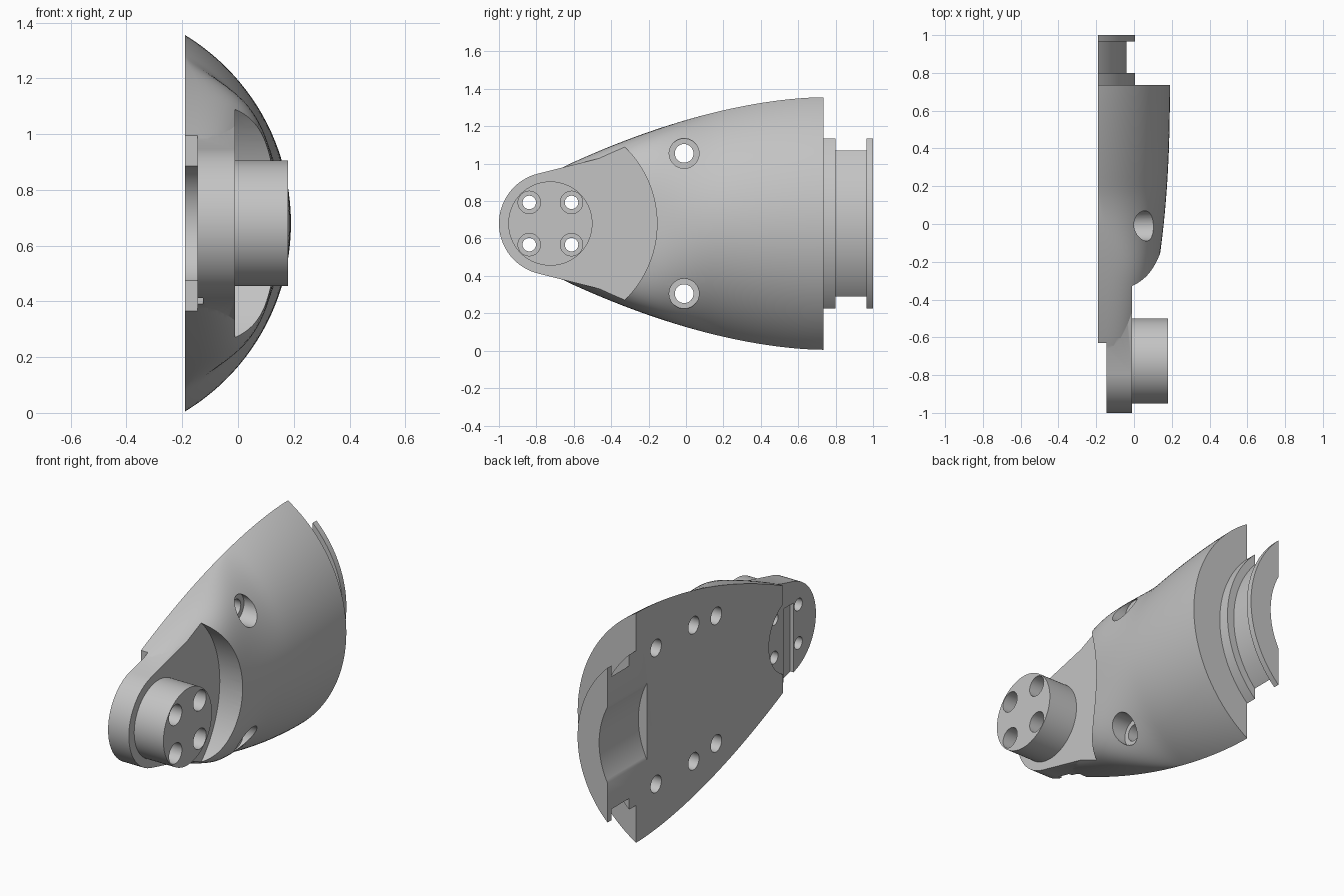
import bpy, bmesh
from math import sin, cos, pi, sqrt, atan
from mathutils import Matrix

if "Cube" in bpy.data.objects:
    bpy.data.objects.remove(bpy.data.objects["Cube"], do_unlink=True)

MID = 0.68        # height of the symmetry plane
FLAT = -0.19      # flat mounting face
NOSE = -0.725     # centre of the rounded nose
FLOOR = -0.01     # floor of the nose pocket

grey = bpy.data.materials.new("light_grey")
grey.use_nodes = True
grey.diffuse_color = (0.55, 0.55, 0.55, 1)
grey.node_tree.nodes["Principled BSDF"].inputs["Base Color"].default_value = (0.55, 0.55, 0.55, 1)


def finish(name, bm):
    bmesh.ops.recalc_face_normals(bm, faces=bm.faces)
    mesh = bpy.data.meshes.new(name)
    bm.to_mesh(mesh)
    bm.free()
    mesh.materials.append(grey)
    obj = bpy.data.objects.new(name, mesh)
    bpy.context.collection.objects.link(obj)
    return obj


def loft(name, rings):
    """Closed solid through rings of equal point count."""
    bm = bmesh.new()
    rows = [[bm.verts.new(p) for p in ring] for ring in rings]
    n = len(rows[0])
    for a, b in zip(rows, rows[1:]):
        for i in range(n):
            j = (i + 1) % n
            bm.faces.new((a[i], a[j], b[j], b[i]))
    bm.faces.new(rows[0])
    bm.faces.new(rows[-1])
    return finish(name, bm)


def section(y, h, t, full=0.0, steps=56):
    """Arched cross-section; full blends a circular arc into a boxier arch."""
    r = (h * h + t * t) / (2 * t)
    pts = []
    for i in range(steps + 1):
        s = sin(pi * (i / steps - 0.5))
        arc = sqrt(max(r * r - (h * s) ** 2, 0)) - (r - t)
        boxy = t * max(1 - abs(s) ** 3, 0) ** (1 / 3)
        pts.append((FLAT + arc + (boxy - arc) * full, y, MID + h * s))
    return pts + [(-0.3, y, MID + h), (-0.3, y, MID - h)]


def cylinder(name, y, z, r, x0, x1, sides=64):
    bm = bmesh.new()
    bmesh.ops.create_cone(bm, cap_ends=True, segments=sides, radius1=r, radius2=r, depth=x1 - x0,
                          matrix=Matrix.Translation(((x0 + x1) / 2, y, z)) @ Matrix.Rotation(pi / 2, 4, "Y"))
    return finish(name, bm)


def box(name, lo, hi):
    return loft(name, [[(x, lo[1], lo[2]), (x, hi[1], lo[2]), (x, hi[1], hi[2]), (x, lo[1], hi[2])]
                       for x in (lo[0], hi[0])])


def combine(target, tool, operation):
    mod = target.modifiers.new("combine", "BOOLEAN")
    mod.object, mod.operation, mod.solver = tool, operation, "EXACT"
    bpy.context.view_layer.objects.active = target
    bpy.ops.object.modifier_apply(modifier=mod.name)
    bpy.data.objects.remove(tool, do_unlink=True)


# domed shell, tapering to the nose
rings = []
for i in range(37):
    u = i / 36
    y = 0.735 - 1.46 * u
    w = min(max((0.2 - y) / 0.49, 0), 1)
    rings.append(section(y, 0.675 * (1 - 0.6 * u ** 1.75), 0.38 * (1 - 0.435 * u ** 2.36),
                         w * w * (3 - 2 * w)))
body = loft("domed_housing", rings)

# rounded nose plate with tangent straight sides
tilt = atan(0.25)
outline = []
for i in range(41):
    a = pi / 2 + tilt + (pi - 2 * tilt) * i / 40
    outline.append((NOSE + 0.275 * cos(a), MID + 0.275 * sin(a)))
edge = outline[0][1] - MID + 0.25 * (-0.35 - outline[0][0])
outline = [(-0.35, MID + edge)] + outline + [(-0.35, MID - edge)]
combine(body, loft("nose_plate", [[(x, y, z) for y, z in outline] for x in (-0.3, 0.05)]), "UNION")

# stepped rear collar, neck and flange
for name, y0, y1, h, t in (("collar", 0.6, 0.8, 0.455, 0.195),
                           ("neck", 0.7, 0.98, 0.39, 0.15),
                           ("flange", 0.965, 1.0, 0.455, 0.195)):
    combine(body, loft(name, [section(y0, h, t), section(y1, h, t)]), "UNION")

# flat face and nose pocket
combine(body, box("flat_cutter", (-1, -2, -1), (FLAT, 2, 3)), "DIFFERENCE")
combine(body, cylinder("pocket_cutter", NOSE, MID, 0.57, FLOOR, 0.6, 128), "DIFFERENCE")

# recess and shallow channel under the nose
combine(body, box("recess_cutter", (-0.5, -1.5, -0.2), (-0.145, -0.63, 1.6)), "DIFFERENCE")
combine(body, cylinder("round_recess_cutter", NOSE, MID, 0.226, -0.5, -0.145), "DIFFERENCE")
combine(body, box("channel_cutter", (-0.4, -0.79, 0.37), (-0.125, -0.7, 0.82)), "DIFFERENCE")

# concave trough at the rear of the flat face
bm = bmesh.new()
bmesh.ops.create_cone(bm, cap_ends=True, segments=128, radius1=0.485, radius2=0.485, depth=0.6,
                      matrix=Matrix.Translation((-0.62, 0.935, MID)) @ Matrix.Rotation(pi / 2, 4, "X"))
combine(body, finish("trough_cutter", bm), "DIFFERENCE")

# round boss on the pocket floor
combine(body, cylinder("boss", NOSE, MID, 0.225, -0.06, 0.18, 96), "UNION")

for side in (-1, 1):
    # counterbored bolt holes through the boss
    for y in (NOSE - 0.113, NOSE + 0.113):
        z = MID + side * 0.113
        combine(body, cylinder("bolt_hole", y, z, 0.036, -0.5, 0.5, 32), "DIFFERENCE")
        combine(body, cylinder("bolt_head_hole", y, z, 0.06, 0.06, 0.5, 32), "DIFFERENCE")
    # counterbored side holes and blind dowel holes in the flat face
    z = MID + side * 0.375
    combine(body, cylinder("side_hole", -0.01, z, 0.05, -0.5, 0.5, 32), "DIFFERENCE")
    combine(body, cylinder("side_head_hole", -0.01, z, 0.08, FLOOR, 0.5, 48), "DIFFERENCE")
    for y in (0.2, 0.55):
        combine(body, cylinder("dowel_hole", y, MID + side * 0.4, 0.05, -0.5, -0.09, 32), "DIFFERENCE")

bpy.ops.object.select_all(action="DESELECT")
body.select_set(True)
bpy.context.view_layer.objects.active = body
bpy.ops.object.shade_smooth_by_angle(angle=pi / 6)
